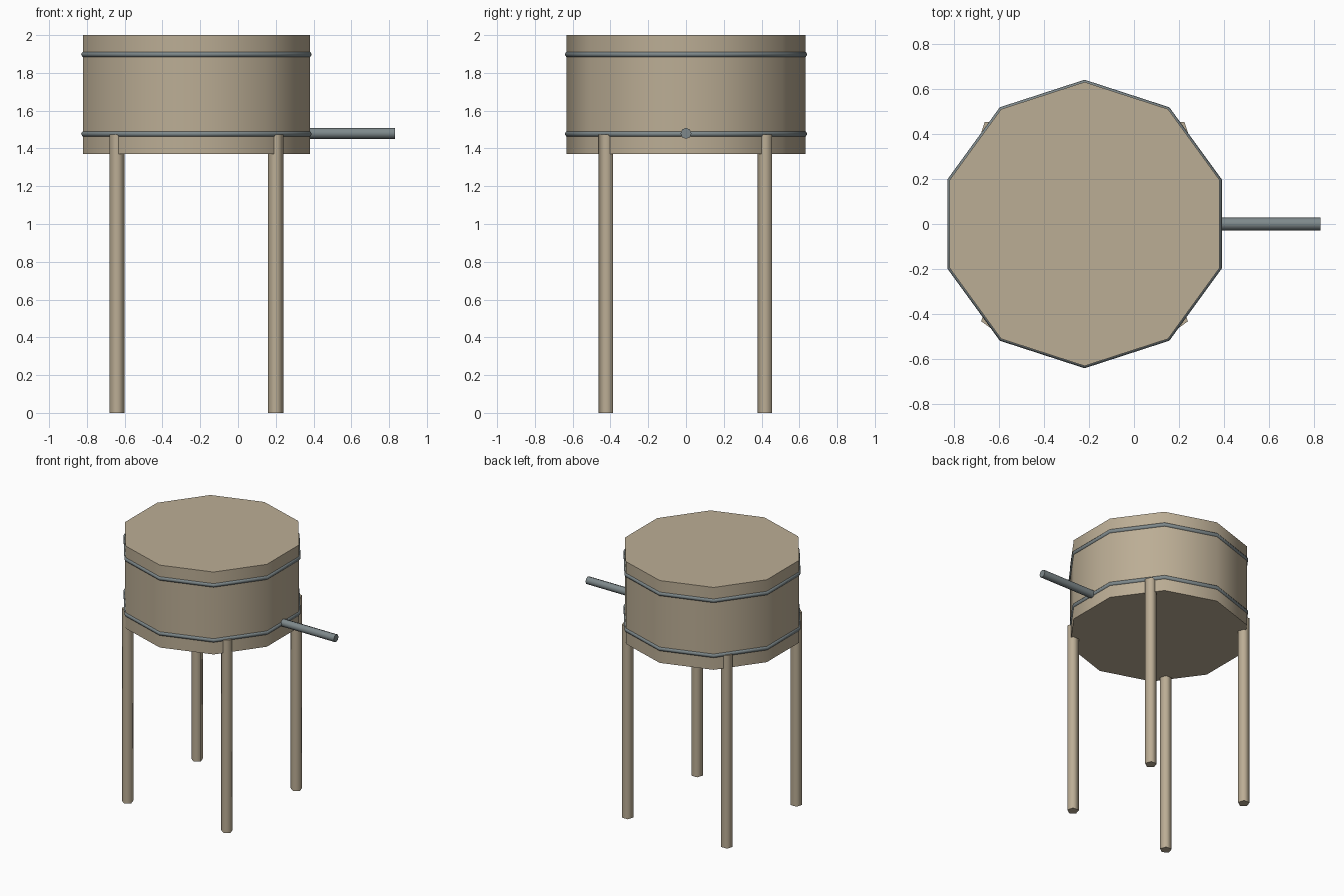
import bpy
from math import pi, radians, cos, sin

if "Cube" in bpy.data.objects:
    bpy.data.objects.remove(bpy.data.objects["Cube"])

CX = -0.22  # tank axis


def material(name, rgb):
    m = bpy.data.materials.new(name)
    m.diffuse_color = (*rgb, 1)
    m.use_nodes = True
    m.node_tree.nodes["Principled BSDF"].inputs["Base Color"].default_value = m.diffuse_color
    return m


WOOD = material("wood", (0.50, 0.42, 0.30))
IRON = material("iron", (0.21, 0.25, 0.26))


def finish(name, mat):
    ob = bpy.context.object
    ob.name = name
    ob.data.materials.append(mat)
    bpy.ops.object.transform_apply(location=False, rotation=True, scale=True)
    bpy.ops.object.shade_smooth_by_angle(angle=radians(80))
    return ob


def rod(name, mat, sides, r, length, loc, rot=(0, 0, 0)):
    bpy.ops.mesh.primitive_cylinder_add(vertices=sides, radius=r, depth=length,
                                        location=loc, rotation=rot)
    return finish(name, mat)


# Ten-sided tank, corners on the y axis
rod("tank", WOOD, 10, 0.632, 0.63, (CX, 0, 1.685))

# Iron hoops sharing the tank's ten corners
for name, z in (("lower_hoop", 1.477), ("upper_hoop", 1.898)):
    bpy.ops.mesh.primitive_torus_add(major_segments=10, minor_segments=6,
                                     major_radius=0.626, minor_radius=0.016,
                                     location=(CX, 0, z), rotation=(0, 0, pi / 2))
    finish(name, IRON)

# Four five-sided posts straddling the tank wall
for sx, xn in ((-1, "left"), (1, "right")):
    for sy, yn in ((-1, "front"), (1, "back")):
        rod(f"{yn}_{xn}_leg", WOOD, 5, 0.042, 1.475,
            (CX + sx * 0.42, sy * 0.42, 1.475 / 2), (0, 0, pi))

# Outlet pipe
rod("outlet_pipe", IRON, 8, 0.029, 0.48, (0.59, 0, 1.48), (0, pi / 2, 0))
